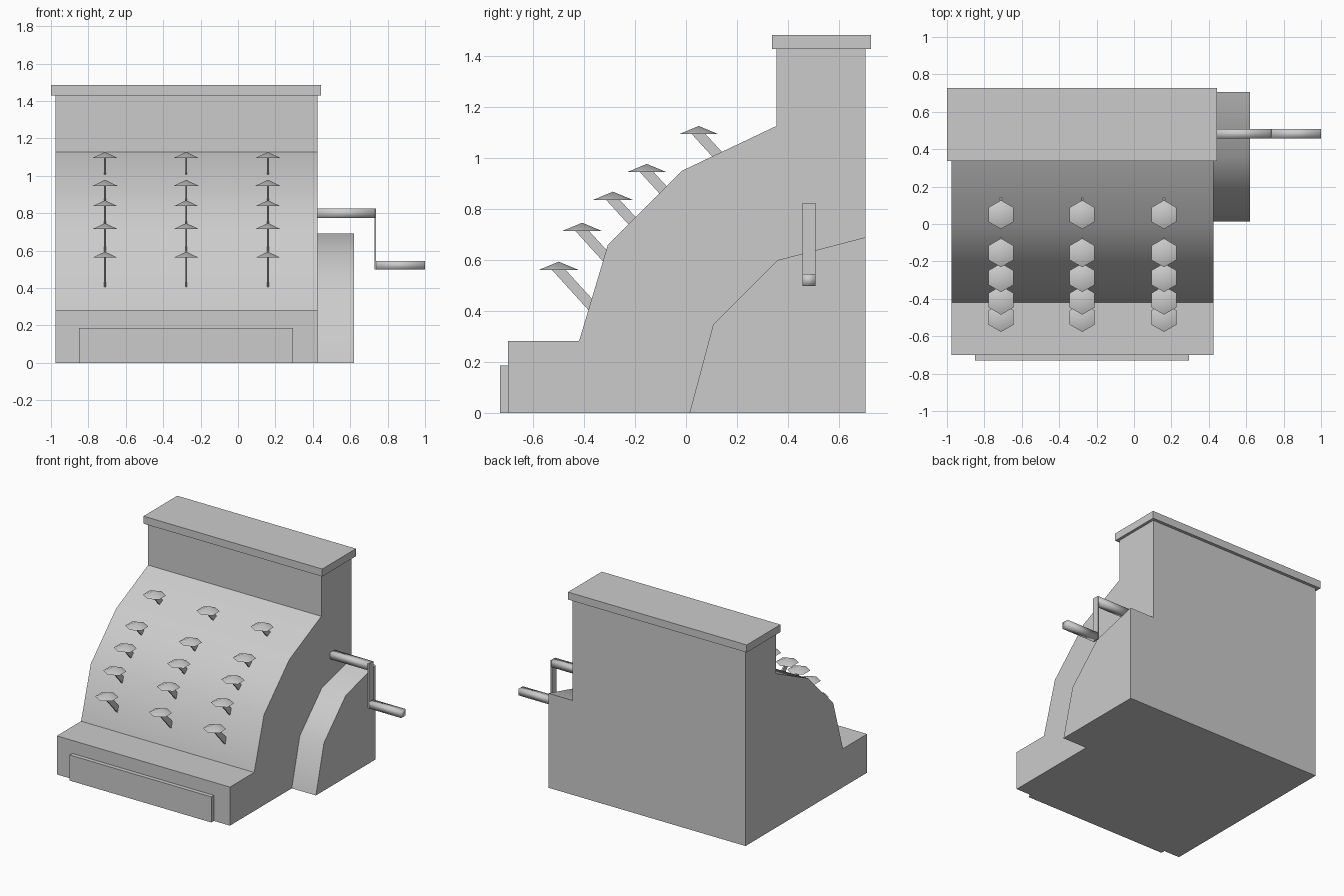
import bpy, bmesh, math

if "Cube" in bpy.data.objects:
    bpy.data.objects.remove(bpy.data.objects["Cube"])


def make(name, bm, angle=40):
    bmesh.ops.recalc_face_normals(bm, faces=bm.faces)
    me = bpy.data.meshes.new(name)
    bm.to_mesh(me)
    bm.free()
    me.shade_smooth()
    me.set_sharp_from_angle(angle=math.radians(angle))
    ob = bpy.data.objects.new(name, me)
    bpy.context.collection.objects.link(ob)
    return ob


def extrude_x(bm, profile, x0, x1):
    """Extrude a (y, z) outline from x0 to x1."""
    face = bm.faces.new([bm.verts.new((x0, y, z)) for y, z in profile])
    res = bmesh.ops.extrude_face_region(bm, geom=[face])
    verts = [g for g in res["geom"] if isinstance(g, bmesh.types.BMVert)]
    bmesh.ops.translate(bm, verts=verts, vec=(x1 - x0, 0, 0))


def prism(name, profile, x0, x1, angle=40):
    bm = bmesh.new()
    extrude_x(bm, profile, x0, x1)
    return make(name, bm, angle)


def box(name, x0, x1, y0, y1, z0, z1, angle=40):
    return prism(name, [(y0, z0), (y1, z0), (y1, z1), (y0, z1)], x0, x1, angle)


# Main cabinet with curved keyboard slope
prism("cabinet", [(-0.70, 0), (0.705, 0), (0.705, 1.43), (0.355, 1.43),
                  (0.355, 1.127), (-0.014, 0.952), (-0.307, 0.66),
                  (-0.42, 0.282), (-0.70, 0.282)], -0.975, 0.425)

# Top slab and cash drawer front
box("top_slab", -1.0, 0.445, 0.337, 0.727, 1.43, 1.485)
box("drawer_front", -0.85, 0.295, -0.73, -0.70, 0, 0.187)

# Crank housing on the right side
prism("crank_housing", [(0.014, 0), (0.705, 0), (0.705, 0.69),
                        (0.36, 0.60), (0.107, 0.348)], 0.425, 0.62)

# Crank: axle, flat arm, handle
box("crank_axle", 0.40, 0.732, 0.457, 0.508, 0.775, 0.824, 100)
box("crank_arm", 0.729, 0.739, 0.457, 0.508, 0.498, 0.824)
box("crank_handle", 0.735, 1.0, 0.457, 0.508, 0.498, 0.545, 100)

# Keys: hexagonal pointed caps on thin slanted stems
ROWS = [(-0.50, 0.562, 0.15), (-0.408, 0.715, 0.125), (-0.287, 0.837, 0.115),
        (-0.154, 0.946, 0.10), (0.05, 1.095, 0.10)]
for col, x in enumerate((-0.711, -0.277, 0.16)):
    for row, (y, z, reach) in enumerate(ROWS):
        bm = bmesh.new()
        ring = [bm.verts.new((x + 0.077 * math.sin(i * math.pi / 3),
                              y + 0.077 * math.cos(i * math.pi / 3), z)) for i in range(6)]
        tip = bm.verts.new((x, y, z + 0.032))
        bm.faces.new(ring)
        for i in range(6):
            bm.faces.new((ring[i], ring[(i + 1) % 6], tip))
        make(f"key_cap_{col}_{row}", bm)
        # stem ends are cut square to its slant
        drop = reach * 1.1
        prism(f"key_stem_{col}_{row}",
              [(y - 0.027, z), (y + 0.027, z),
               (y + 0.003 + reach, z - drop + 0.027), (y - 0.027 + reach, z - drop)],
              x - 0.005, x + 0.005)
